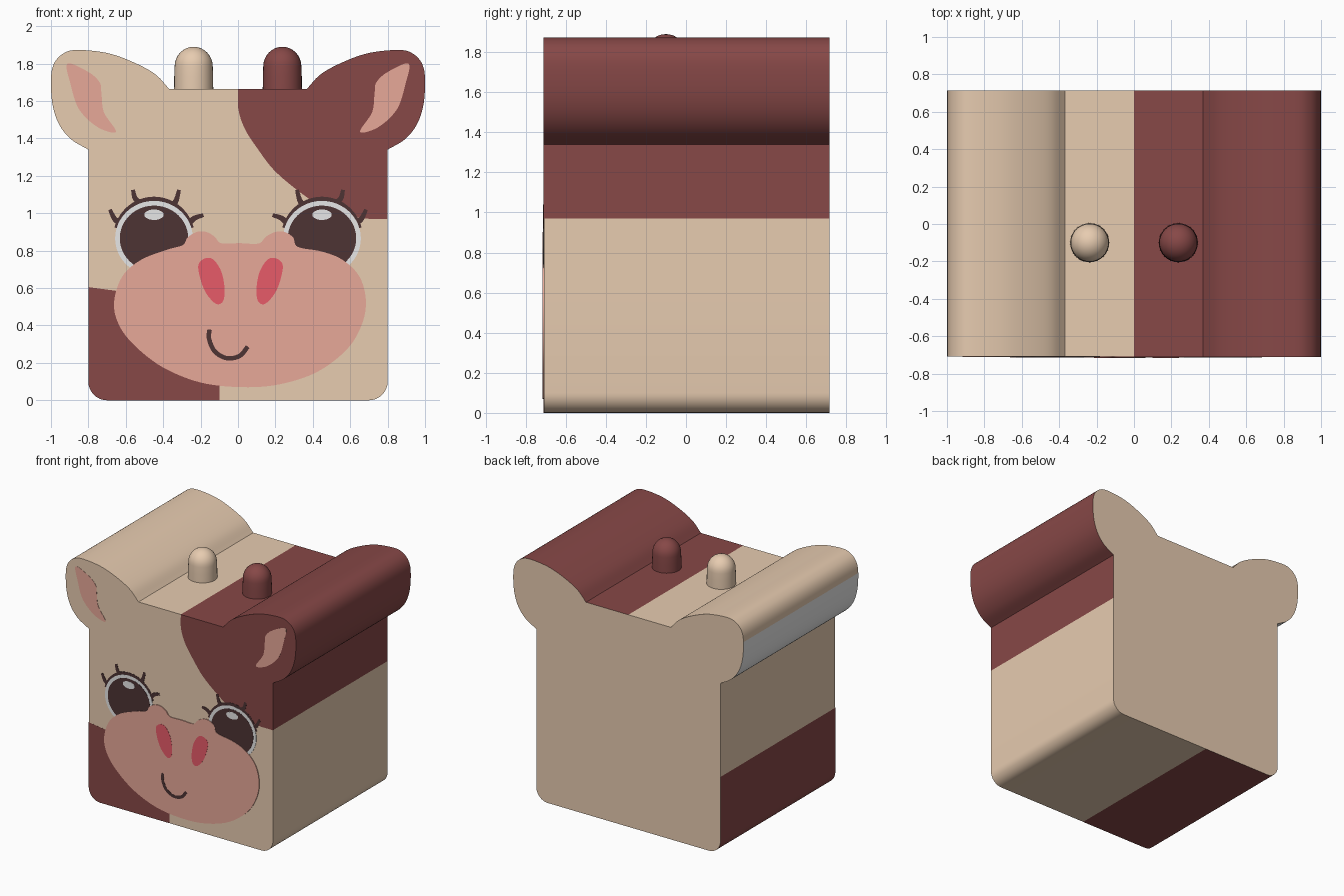
import bpy, bmesh, math
from mathutils import Vector

if "Cube" in bpy.data.objects:
    bpy.data.objects.remove(bpy.data.objects["Cube"])

FRONT, BACK, STEP = -0.709, 0.715, 0.001


def material(name, r, g, b):
    def lin(c):
        c /= 255
        return c / 12.92 if c <= 0.04045 else ((c + 0.055) / 1.055) ** 2.4
    m = bpy.data.materials.new(name)
    m.diffuse_color = (lin(r), lin(g), lin(b), 1)
    m.use_nodes = True
    m.node_tree.nodes["Principled BSDF"].inputs["Base Color"].default_value = m.diffuse_color
    return m


CREAM = material("cream", 245, 216, 187)
BROWN = material("red_brown", 135, 72, 71)
PINK = material("pink", 244, 178, 161)
ROSE = material("rose", 244, 96, 111)
DARK = material("dark_brown", 77, 51, 52)
WHITE = material("white", 244, 244, 244)


def spline(pts, closed=False, n=6):
    """Catmull-Rom curve through the points."""
    p = [Vector(q) for q in pts]
    p = [p[-1]] + p + p[:2] if closed else [2 * p[0] - p[1]] + p + [2 * p[-1] - p[-2]]
    out = []
    for a, b, c, d in zip(p, p[1:], p[2:], p[3:]):
        for i in range(n):
            t = i / n
            out.append(0.5 * (2 * b + (c - a) * t + (2 * a - 5 * b + 4 * c - d) * t * t
                              + (3 * b - a - 3 * c + d) * t ** 3))
    if not closed:
        out.append(p[-2])
    return [tuple(v) for v in out]


def ellipse(cx, cz, rx, rz, n=48):
    return [(cx + rx * math.cos(2 * math.pi * i / n), cz + rz * math.sin(2 * math.pi * i / n))
            for i in range(n)]


def stroke(pts, w0, w1):
    """Outline of a line whose width runs from w0 to w1."""
    p = [Vector(q) for q in pts]
    left, right = [], []
    for i, q in enumerate(p):
        d = (p[min(i + 1, len(p) - 1)] - p[max(i - 1, 0)]).normalized()
        off = Vector((-d.y, d.x)) * (w0 + (w1 - w0) * i / (len(p) - 1)) / 2
        left.append(tuple(q + off))
        right.append(tuple(q - off))
    return left + right[::-1]


def mirror(pts, cx=0.0):
    return [(2 * cx - x, z) for x, z in pts]


def prism(name, pts, y0, y1, mats, rule=None):
    """Extrude an x-z outline from y0 to y1; rule picks a material per face."""
    bm = bmesh.new()
    front = [bm.verts.new((x, y0, z)) for x, z in pts]
    back = [bm.verts.new((x, y1, z)) for x, z in pts]
    bm.faces.new(front)
    bm.faces.new(back[::-1])
    for i in range(len(pts)):
        j = (i + 1) % len(pts)
        bm.faces.new((front[j], front[i], back[i], back[j]))
    bmesh.ops.recalc_face_normals(bm, faces=bm.faces)
    if rule:
        for f in bm.faces:
            f.material_index = rule(f.calc_center_median(), f.normal)
    return finish(name, bm, mats)


def finish(name, bm, mats):
    me = bpy.data.meshes.new(name)
    bm.to_mesh(me)
    bm.free()
    for m in mats:
        me.materials.append(m)
    ob = bpy.data.objects.new(name, me)
    bpy.context.collection.objects.link(ob)
    bpy.ops.object.select_all(action='DESELECT')
    ob.select_set(True)
    bpy.context.view_layer.objects.active = ob
    bpy.ops.object.shade_smooth_by_angle(angle=math.radians(35))
    return ob


def plate(name, pts, layer, mat):
    prism(name, pts, FRONT - STEP * layer, FRONT, [mat])


# Body outline: right half from bottom centre to top centre, then mirrored
corner = [(0.8 - 0.1 * (1 - math.sin(a)), 0.1 - 0.1 * math.cos(a))
          for a in (math.pi / 2 * i / 8 for i in range(9))]
lower = [(0.1, 0)] + corner + [(0.8, 0.605)]
ear = spline([(0.8, 1.34), (0.893, 1.396), (0.957, 1.476), (0.992, 1.583), (1.0, 1.717),
              (0.985, 1.797), (0.94, 1.85), (0.866, 1.873), (0.706, 1.858), (0.57, 1.812),
              (0.445, 1.745), (0.368, 1.665)])
upper = [(0.8, 0.97)] + ear + [(0, 1.665)]
half = [(0, 0)] + lower + upper
outline = half + mirror(half)[-2:0:-1]


def body_colour(c, n):
    if abs(n.y) > 0.5:
        return 0
    if c.x < -0.8 and 1.34 < c.z < 1.72:      # pale underside of the left ear
        return 2
    dark = (c.z > 0.97 and c.x > 0) or (c.z < 0.605 and c.x < -0.1)
    return 1 if dark else 0


prism("body", outline, FRONT, BACK, [CREAM, BROWN, WHITE], body_colour)

# Brown patches on the front
edge = spline([(0, 1.665), (0.002, 1.556), (0.037, 1.45), (0.107, 1.342), (0.198, 1.225),
               (0.348, 1.10), (0.48, 1.02), (0.65, 0.975), (0.8, 0.97)])
plate("upper_patch", upper + edge[1:-1], 1, BROWN)
plate("lower_patch", mirror(lower) + [(-0.65, 0.585), (-0.4, 0.5), (-0.1, 0.3)], 1, BROWN)

# Ears, eyes and lashes, on both sides
inner_ear = spline([(0.912, 1.80), (0.80, 1.755), (0.74, 1.70), (0.73, 1.64), (0.717, 1.54),
                    (0.652, 1.435), (0.75, 1.46), (0.85, 1.556), (0.895, 1.69)], True)
EX, EZ = 0.449, 0.866
lid = [(EX + 0.207 * math.cos(a), EZ + 0.21 * math.sin(a))
       for a in (math.radians(15 + 5 * i) for i in range(31))]
lashes = [[(0.63, 0.95), (0.66, 0.97), (0.685, 1.02)], [(0.52, 1.05), (0.55, 1.08), (0.562, 1.125)],
          [(0.35, 1.04), (0.33, 1.07), (0.315, 1.125)], [(0.26, 0.95), (0.23, 0.975), (0.185, 0.99)]]
for side, flip in (("right", lambda p: p), ("left", mirror)):
    plate(side + "_inner_ear", flip(inner_ear), 2, PINK)
    plate(side + "_eyelid", flip(stroke(lid, 0.025, 0.025)), 2, DARK)
    for i, l in enumerate(lashes):
        plate(f"{side}_lash_{i + 1}", flip(stroke(spline(l), 0.035, 0.02)), 2, DARK)
    plate(side + "_eye_white", flip(ellipse(EX, EZ, 0.208, 0.2)), 3, WHITE)
    plate(side + "_pupil", flip(ellipse(EX, EZ, 0.183, 0.175)), 4, DARK)
    plate(side + "_eye_shine", flip(ellipse(EX, 0.992, 0.052, 0.028, 24)), 5, WHITE)

# Snout with two bumps, nostrils and mouth
snout = [(-0.663, 0.52), (-0.62, 0.66), (-0.52, 0.75), (-0.38, 0.805), (-0.295, 0.83),
         (-0.27, 0.87), (-0.22, 0.90), (-0.17, 0.90), (-0.125, 0.875), (-0.09, 0.84),
         (0.01, 0.84), (0.11, 0.838), (0.15, 0.875), (0.20, 0.90), (0.25, 0.90), (0.295, 0.87),
         (0.32, 0.82), (0.45, 0.795), (0.56, 0.75), (0.65, 0.66), (0.684, 0.53), (0.66, 0.40),
         (0.58, 0.27), (0.42, 0.15), (0.22, 0.085), (0.02, 0.07), (-0.2, 0.095),
         (-0.4, 0.175), (-0.55, 0.29), (-0.635, 0.40)]
plate("snout", spline(snout, True), 6, PINK)
nostril = spline([(-0.213, 0.71), (-0.185, 0.755), (-0.135, 0.755), (-0.09, 0.69),
                  (-0.072, 0.60), (-0.08, 0.53), (-0.12, 0.517), (-0.18, 0.59)], True)
plate("left_nostril", nostril, 7, ROSE)
plate("right_nostril", mirror(nostril, 0.0135), 7, ROSE)
mouth = spline([(-0.152, 0.378), (-0.155, 0.33), (-0.125, 0.262), (-0.06, 0.225),
                (0.01, 0.238), (0.052, 0.287)])
plate("mouth", stroke(mouth, 0.024, 0.024), 7, DARK)

# Horns: lathed bullet shapes
for name, hx, mat in (("left_horn", -0.237, CREAM), ("right_horn", 0.237, BROWN)):
    rings = [(0.105, 1.65), (0.104, 1.73)] + [
        (0.102 * math.cos(a), 1.785 + 0.105 * math.sin(a))
        for a in (math.pi / 2 * i / 8 for i in range(8))] + [(0, 1.89)]
    bm = bmesh.new()
    vs = [bm.verts.new((hx + r, -0.1, z)) for r, z in rings]
    es = [bm.edges.new(p) for p in zip(vs, vs[1:])]
    bmesh.ops.spin(bm, geom=vs + es, cent=(hx, -0.1, 0), axis=(0, 0, 1),
                   angle=2 * math.pi, steps=32)
    bmesh.ops.remove_doubles(bm, verts=bm.verts, dist=1e-4)
    bmesh.ops.recalc_face_normals(bm, faces=bm.faces)
    finish(name, bm, [mat])
